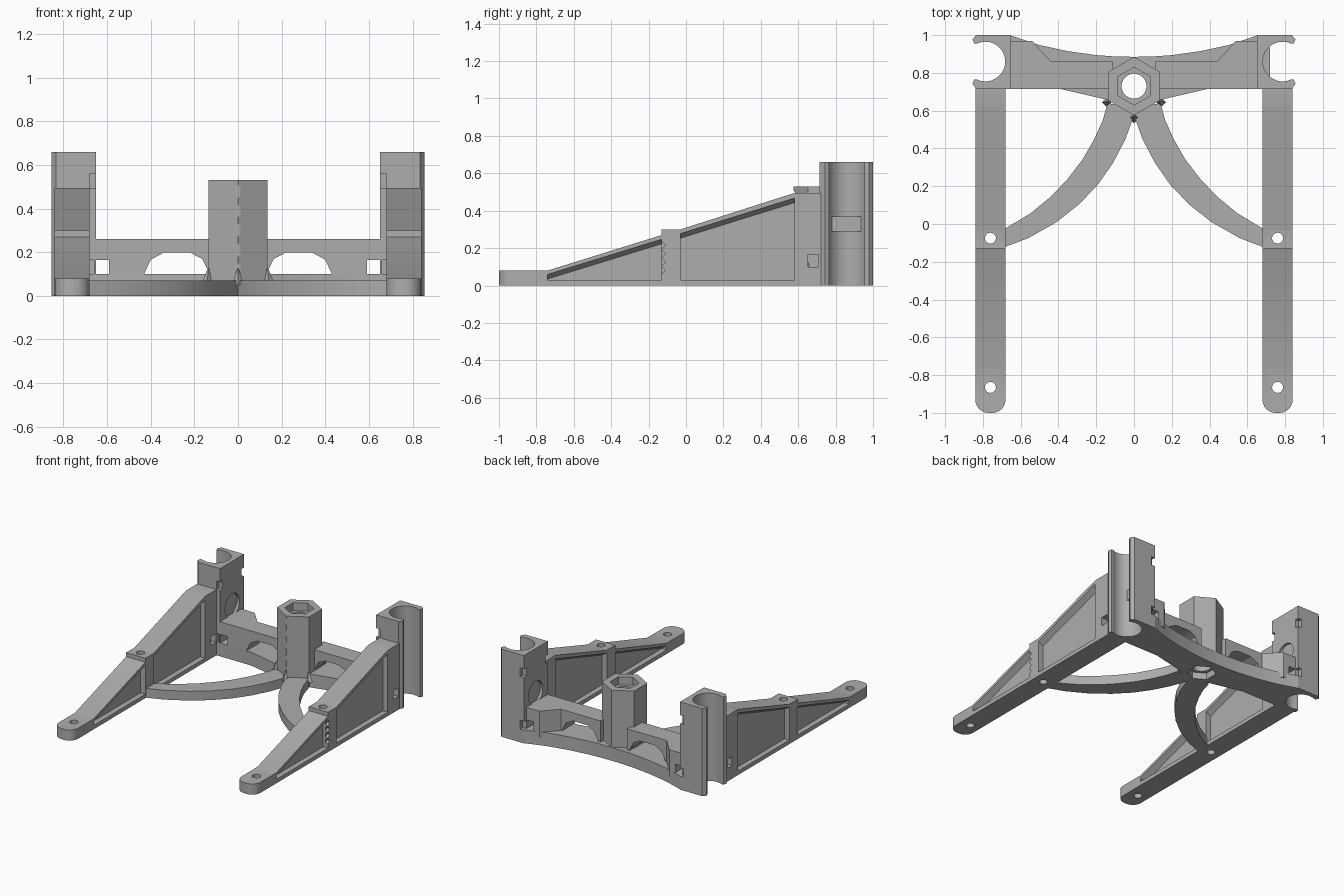
import bpy, bmesh, math
from mathutils import Vector

if bpy.data.objects.get("Cube"):
    bpy.data.objects.remove(bpy.data.objects["Cube"])

grey = bpy.data.materials.new("light grey plastic")
grey.use_nodes = True
grey.diffuse_color = (0.42, 0.42, 0.42, 1)
grey.node_tree.nodes["Principled BSDF"].inputs["Base Color"].default_value = grey.diffuse_color


def prism(name, pts, a, b, axis="z", end_pts=None, round_y=None):
    """Extrude a 2D outline from a to b; end_pts gives a tapered far end."""
    place = {"z": lambda u, v, w: (u, v, w),
             "x": lambda u, v, w: (w, u, v),
             "y": lambda u, v, w: (u, w, v)}[axis]
    bm = bmesh.new()
    near = [bm.verts.new(place(u, v, a)) for u, v in pts]
    far = [bm.verts.new(place(u, v, b)) for u, v in (end_pts or pts)]
    bm.faces.new(near)
    bm.faces.new(far[::-1])
    for i in range(len(pts)):
        j = (i + 1) % len(pts)
        bm.faces.new((near[i], far[i], far[j], near[j]))
    if round_y is not None:
        edges = [e for e in bm.edges
                 if all(abs(v.co.y - round_y) < 1e-4 for v in e.verts)
                 and abs(e.verts[0].co.z - e.verts[1].co.z) > 0.01]
        bmesh.ops.bevel(bm, geom=edges, offset=0.07, segments=6,
                        profile=0.5, affect="EDGES")
    bmesh.ops.recalc_face_normals(bm, faces=bm.faces[:])
    mesh = bpy.data.meshes.new(name)
    bm.to_mesh(mesh)
    bm.free()
    mesh.materials.append(grey)
    obj = bpy.data.objects.new(name, mesh)
    bpy.context.collection.objects.link(obj)
    return obj


def rect(u0, u1, v0, v1):
    return [(u0, v0), (u1, v0), (u1, v1), (u0, v1)]


def ring(u, v, r, n, start=0.0):
    return [(u + r * math.cos(start + i * math.tau / n),
             v + r * math.sin(start + i * math.tau / n)) for i in range(n)]


def apply(obj, mod):
    bpy.ops.object.select_all(action="DESELECT")
    bpy.context.view_layer.objects.active = obj
    obj.select_set(True)
    bpy.ops.object.modifier_apply(modifier=mod.name)


def finish(obj, cutters=(), mirror=False):
    for c in cutters:
        mod = obj.modifiers.new("cut", "BOOLEAN")
        mod.operation = "DIFFERENCE"
        mod.solver = "EXACT"
        mod.object = c
        apply(obj, mod)
        bpy.data.objects.remove(c)
    if mirror:
        mod = obj.modifiers.new("mirror", "MIRROR")
        mod.use_mirror_merge = False
        apply(obj, mod)
    bpy.ops.object.select_all(action="DESELECT")
    bpy.context.view_layer.objects.active = obj
    obj.select_set(True)
    bpy.ops.object.shade_smooth_by_angle(angle=math.radians(28))


# Sloping legs with a raised boss, recessed panels, screw holes and tie slot
X0, X1 = 0.68, 0.84
leg = prism("leg", [(-1, 0), (-1, 0.08), (-0.74, 0.08), (-0.13, 0.27), (-0.13, 0.30),
                    (-0.03, 0.30), (0.58, 0.495), (0.73, 0.495), (0.73, 0)],
            X0, X1, "x", round_y=-1)
cuts = []
for y0, y1, top0, top1 in [(-0.74, -0.13, 0.06, 0.248), (-0.03, 0.58, 0.278, 0.468)]:
    opening = [(y0, 0.03), (y1, 0.03), (y1, top1), (y0, top0)]
    floor = [(y0, 0.03), (y1, 0.03), (y1, top1 - 0.025), (y0, top0 - 0.025)]
    for face, inward in [(X0, 1), (X1, -1)]:
        cuts.append(prism("panel_cutter", opening, face - inward * 0.0005,
                          face + inward * 0.04, "x", floor))
for y in (-0.865, -0.075):
    cuts.append(prism("hole_cutter", ring(0.76, y, 0.029, 20), -0.1, 0.6))
cuts.append(prism("slot_cutter", rect(0.652, 0.708, 0.10, 0.165), 0.6, 0.9, "x"))
for i in range(4):
    cuts.append(prism("tooth_cutter", ring(-0.128, 0.08 + i * 0.045, 0.018, 4),
                      X1 - 0.02, X1 + 0.02, "x"))
finish(leg, cuts, True)

# Upright columns with an open round channel
CX, CY, R = 0.787, 0.86, 0.105
arc = [(CX + R * math.cos(math.radians(t)), CY + R * math.sin(math.radians(t)))
       for t in range(64, 297, 8)]
column = prism("column", [(0.65, 0.715), (0.65, 1.0), (0.835, 1.0), (0.855, 0.978),
                          (0.846, 0.955)] + arc +
               [(0.846, 0.765), (0.855, 0.742), (0.835, 0.715)], 0, 0.66)
cuts = [prism("disc_cutter", ring(CY, 0.33, 0.085, 32), 0.6, 0.67, "x")]
for z0, z1 in [(0.10, 0.165), (0.495, 0.56)]:
    for y0, y1 in [(0.70, 0.745), (0.97, 1.02)]:
        cuts.append(prism("notch_cutter", rect(0.6, 0.68, y0, y1), z0, z1))
finish(column, cuts, True)
finish(prism("channel_plug", rect(0.675, 0.72, 0.78, 0.935), 0.29, 0.37))

# Base plate with a curved rear edge
HEX = math.pi / 6
PY = 0.73
plate = prism("base_plate", [(0, 0.6), (0.13, 0.655), (0.39, 0.715), (0.66, 0.715),
                             (0.66, 1.0), (0.5, 0.947), (0.35, 0.915), (0.2, 0.894),
                             (0.1, 0.887), (0, 0.885)], 0, 0.10)


def bore():
    return [prism("bore_cutter", ring(0, PY, 0.066, 32), -0.1, 0.7),
            prism("nut_cutter", ring(0, PY, 0.1, 6, HEX), -0.1, 0.05)]


finish(plate, bore(), True)

# Crossbar with arched windows and tie slots
bar = prism("crossbar", [(0.11, 0.715), (0.66, 0.715), (0.66, 0.97), (0.54, 0.97),
                         (0.44, 0.86), (0.11, 0.86)], 0.06, 0.26)
arch = [(0.13, 0.10), (0.43, 0.10), (0.40, 0.165), (0.34, 0.198),
        (0.22, 0.198), (0.165, 0.17), (0.14, 0.12), (0.13, 0.11)]
finish(bar, [prism("window_cutter", arch, 0.5, 1.1, "y"),
             prism("slot_cutter", rect(0.59, 0.6495, 0.10, 0.165), 0.5, 1.1, "y")], True)

# Hexagonal centre post with a nut pocket and notched front ridge
post = prism("centre_post", ring(0, PY, 0.155, 6, HEX), 0, 0.53)
cuts = bore() + [prism("pocket_cutter", ring(0, PY, 0.1, 6, HEX), 0.47, 0.6)]
for i in range(5):
    cuts.append(prism("ridge_cutter", ring(0, 0.12 + i * 0.09, 0.03, 4), 0.55, 0.582, "y"))
finish(post, cuts)

# Curved braces from post to legs
outer = [(0.14, 0.64), (0.165, 0.55), (0.21, 0.45), (0.27, 0.345), (0.35, 0.24),
         (0.44, 0.145), (0.55, 0.055), (0.70, -0.035)]
inner = [(0.70, -0.128), (0.56, -0.075), (0.41, 0.01), (0.29, 0.105), (0.19, 0.21),
         (0.11, 0.325), (0.045, 0.45), (0, 0.575)]
finish(prism("brace", outer + inner + [(0.03, 0.62)], 0, 0.07), (), True)

# Small gussets where braces meet the post and legs
for name, x, y in [("front_gusset", 0, 0.57), ("side_gusset", 0.135, 0.65)]:
    tip = Vector((x, y - PY)).normalized() * 0.01
    finish(prism(name, ring(x + tip.x, y + tip.y, 0.026, 4), 0.05, 0.125, "z",
                 ring(x, y, 0.003, 4)), (), x > 0)
